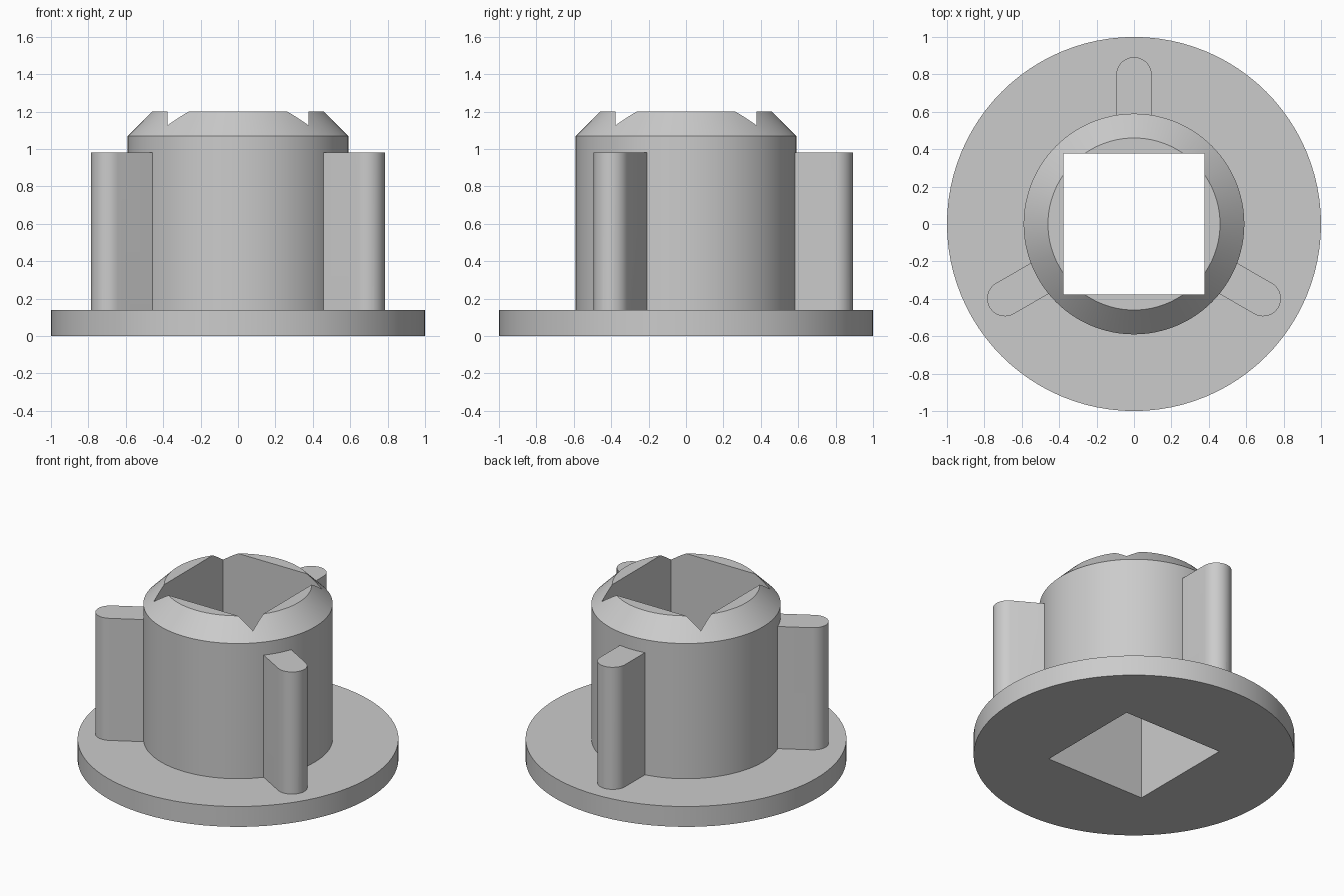
import bpy, bmesh, math
from mathutils import Matrix

if "Cube" in bpy.data.objects:
    bpy.data.objects.remove(bpy.data.objects["Cube"])

grey = bpy.data.materials.new("light_grey")
grey.diffuse_color = (0.6, 0.6, 0.6, 1)
grey.use_nodes = True
grey.node_tree.nodes["Principled BSDF"].inputs["Base Color"].default_value = grey.diffuse_color

def make_object(name, bm):
    bmesh.ops.recalc_face_normals(bm, faces=bm.faces)
    mesh = bpy.data.meshes.new(name)
    bm.to_mesh(mesh)
    bm.free()
    mesh.materials.append(grey)
    ob = bpy.data.objects.new(name, mesh)
    bpy.context.collection.objects.link(ob)
    return ob

def lathe(name, profile, sides=96):
    bm = bmesh.new()
    rings = [[bm.verts.new((r * math.cos(2 * math.pi * i / sides),
                            r * math.sin(2 * math.pi * i / sides), z))
              for i in range(sides)] for r, z in profile]
    for a, b in zip(rings, rings[1:]):
        for i in range(sides):
            j = (i + 1) % sides
            bm.faces.new((a[i], a[j], b[j], b[i]))
    bm.faces.new(rings[0][::-1])
    bm.faces.new(rings[-1])
    return make_object(name, bm)

def prism(name, outline, z0, z1, angle=0):
    bm = bmesh.new()
    face = bm.faces.new([bm.verts.new((x, y, z0)) for x, y in outline])
    new = bmesh.ops.extrude_face_region(bm, geom=[face])["geom"]
    bmesh.ops.translate(bm, vec=(0, 0, z1 - z0),
                        verts=[v for v in new if isinstance(v, bmesh.types.BMVert)])
    bm.transform(Matrix.Rotation(math.radians(angle), 4, 'Z'))
    return make_object(name, bm)

def boolean(target, tool, operation):
    mod = target.modifiers.new(tool.name, 'BOOLEAN')
    mod.operation, mod.object, mod.solver = operation, tool, 'EXACT'
    bpy.context.view_layer.objects.active = target
    bpy.ops.object.modifier_apply(modifier=mod.name)
    bpy.data.objects.remove(tool)

# Flange and chamfered barrel in one turned profile
hub = lathe("flanged_hub", [(1, 0), (1, 0.14), (0.59, 0.14), (0.59, 1.07), (0.46, 1.2)])

# Three round-ended fins
R = 0.095
tip = [(0.797 + R * math.cos(t), R * math.sin(t))
       for t in (math.pi * (i / 20 - 0.5) for i in range(21))]
for angle in (90, 210, 330):
    boolean(hub, prism("fin", [(0.5, -R)] + tip + [(0.5, R)], 0.07, 0.98, angle), 'UNION')

# Square bore through everything
H = 0.377
boolean(hub, prism("square_bore", [(-H, -H), (H, -H), (H, H), (-H, H)], -0.2, 1.4), 'DIFFERENCE')

bpy.ops.object.select_all(action='DESELECT')
hub.select_set(True)
bpy.context.view_layer.objects.active = hub
bpy.ops.object.shade_smooth_by_angle(angle=math.radians(30))
